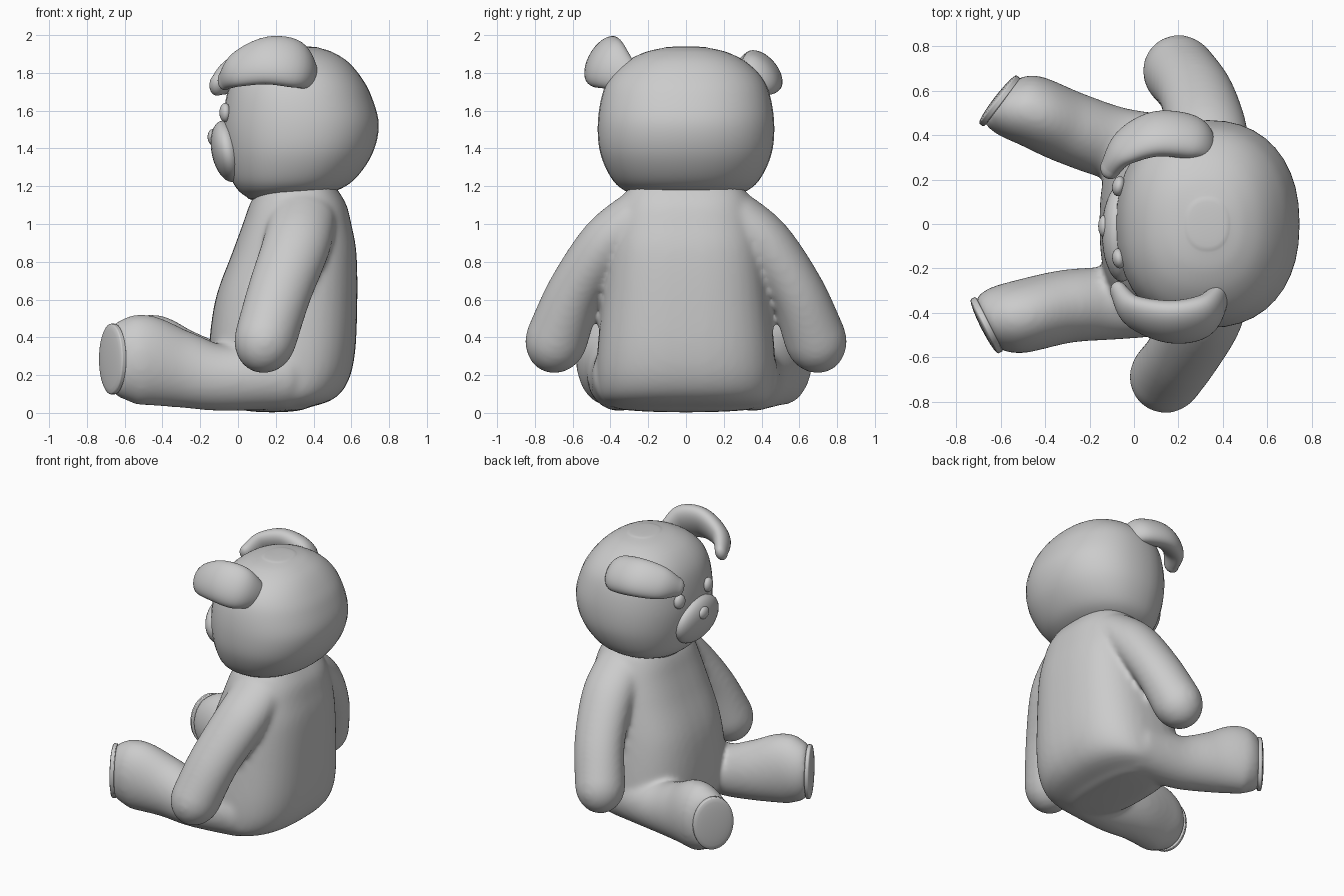
import bpy, bmesh, math
from mathutils import Vector, Matrix

if "Cube" in bpy.data.objects:
    bpy.data.objects.remove(bpy.data.objects["Cube"])


def spline(rows, steps=6):
    """Catmull-Rom through rows of equal length."""
    out = []
    n = len(rows)
    for i in range(n - 1):
        p = [rows[max(i - 1, 0)], rows[i], rows[i + 1], rows[min(i + 2, n - 1)]]
        for k in range(steps):
            t = k / steps
            out.append([0.5 * (2 * b + (c - a) * t + (2 * a - 5 * b + 4 * c - d) * t * t
                               + (3 * b - a - 3 * c + d) * t ** 3) for a, b, c, d in zip(*p)])
    out.append(list(rows[-1]))
    return out


def loft(bm, rows, up, caps=(0.05, 0.05), normal=None, end=None, power=2.0, sides=40):
    """Rows are x, y, z, half width, half height (along 'up'); both ends get rounded caps."""
    pts = spline(rows)
    last = len(pts) - 1
    rings = []
    for i, (x, y, z, a, b) in enumerate(pts):
        t = Vector(normal) if normal else (Vector(pts[min(i + 1, last)][:3])
                                           - Vector(pts[max(i - 1, 0)][:3]))
        t.normalize()
        if end:  # turn the last rings towards a given end direction
            t = t.lerp(Vector(end).normalized(), max(0, 1 - (last - i) / 12)).normalized()
        v = Vector(up)
        v = (v - t * v.dot(t)).normalized()
        rings.append((Vector((x, y, z)), t, v.cross(t), v, a, b))

    def cap(ring, sign, length):
        c, t, u, v, a, b = ring
        return [(c + t * sign * length * math.sin(q), t, u, v, a * math.cos(q), b * math.cos(q))
                for q in (0.3, 0.6, 0.9, 1.15, 1.35, 1.5)]

    rings = cap(rings[0], -1, caps[0])[::-1] + rings + cap(rings[-1], 1, caps[1])
    loops = []
    for c, t, u, v, a, b in rings:
        loop = []
        for k in range(sides):
            q = 2 * math.pi * k / sides
            co, si = math.cos(q), math.sin(q)
            loop.append(bm.verts.new(c + u * a * math.copysign(abs(co) ** (2 / power), co)
                                     + v * b * math.copysign(abs(si) ** (2 / power), si)))
        loops.append(loop)
    faces = [bm.faces.new(loops[0]), bm.faces.new(loops[-1])]
    for p, q in zip(loops, loops[1:]):
        for k in range(sides):
            m = (k + 1) % sides
            faces.append(bm.faces.new((p[k], p[m], q[m], q[k])))
    bmesh.ops.recalc_face_normals(bm, faces=faces)


def finish(name, bm):
    mesh = bpy.data.meshes.new(name)
    for f in bm.faces:
        f.smooth = True
    bm.to_mesh(mesh)
    bm.free()
    ob = bpy.data.objects.new(name, mesh)
    bpy.context.collection.objects.link(ob)
    return ob


def part(name, *args, **kw):
    bm = bmesh.new()
    loft(bm, *args, **kw)
    return finish(name, bm)


def blob(name, loc, size, tilt=0, turn=0):
    bm = bmesh.new()
    bmesh.ops.create_uvsphere(bm, u_segments=32, v_segments=20, radius=1)
    mat = (Matrix.Translation(loc) @ Matrix.Rotation(turn, 4, 'Z')
           @ Matrix.Rotation(tilt, 4, 'Y') @ Matrix.Diagonal((*size, 1)))
    bmesh.ops.transform(bm, matrix=mat, verts=bm.verts)
    return finish(name, bm)


def stack(rows):
    """Horizontal slices given as z, x min, x max, half depth in y."""
    return [((a + b) / 2, 0, z, w, (b - a) / 2) for z, a, b, w in rows]


UP = (0, 0, 1)
PADS = {"right": ((-0.672, -0.46), (-0.89, -0.45)), "left": ((-0.612, 0.56), (-0.79, 0.61))}
bm = bmesh.new()

# torso
loft(bm, stack([(0.025, 0.0, 0.36, 0.36), (0.07, -0.08, 0.5, 0.44), (0.16, -0.14, 0.58, 0.47),
                (0.32, -0.155, 0.62, 0.47), (0.6, -0.12, 0.632, 0.442), (0.85, -0.03, 0.627, 0.41),
                (1.0, 0.025, 0.6, 0.38), (1.1, 0.06, 0.575, 0.35), (1.17, 0.1, 0.535, 0.32),
                (1.22, 0.15, 0.5, 0.27)]),
     (1, 0, 0), caps=(0.022, 0.02), normal=UP, power=2.6)

# arms
for s, dx in ((-1, 0), (1, 0.06)):
    loft(bm, [(0.34, s * 0.27, 1.03, 0.14, 0.18), (0.31 + dx / 3, s * 0.42, 0.89, 0.15, 0.18),
              (0.22 + dx, s * 0.585, 0.64, 0.15, 0.17), (0.145 + dx, s * 0.685, 0.39, 0.165, 0.165)],
         (1, 0, 0), caps=(0.1, 0.185))

# legs, their ends turned to face along the foot pads
loft(bm, [(0.25, -0.33, 0.2, 0.165, 0.18), (-0.08, -0.355, 0.185, 0.165, 0.175),
          (-0.3, -0.37, 0.23, 0.165, 0.205), (-0.5, -0.415, 0.28, 0.165, 0.24),
          (-0.6, -0.435, 0.285, 0.155, 0.215), (-0.655, -0.455, 0.285, 0.132, 0.18)],
     UP, caps=(0.1, 0.01), end=(*PADS["right"][1], 0))
loft(bm, [(0.25, 0.32, 0.2, 0.165, 0.18), (-0.05, 0.355, 0.185, 0.165, 0.175),
          (-0.28, 0.43, 0.23, 0.165, 0.205), (-0.45, 0.505, 0.28, 0.162, 0.24),
          (-0.54, 0.535, 0.285, 0.152, 0.215), (-0.595, 0.555, 0.285, 0.132, 0.18)],
     UP, caps=(0.1, 0.01), end=(*PADS["left"][1], 0))

# fuse torso and limbs with soft seams
body = finish("body", bm)
rm = body.modifiers.new("fuse", 'REMESH')
rm.mode = 'VOXEL'
rm.voxel_size = 0.016
rm.use_smooth_shade = True
sm = body.modifiers.new("soften", 'SMOOTH')
sm.factor = 0.5
sm.iterations = 16

# foot pads
for side, ((x, y), (nx, ny)) in PADS.items():
    part("foot_pad_" + side,
         [(x - nx * 0.02, y - ny * 0.02, 0.285, 0.137, 0.187), (x, y, 0.285, 0.137, 0.187)],
         UP, caps=(0.012, 0.018), normal=(nx, ny, 0))

# head
part("head", stack([(1.14, 0.05, 0.38, 0.22), (1.18, 0.0, 0.53, 0.33), (1.25, -0.04, 0.63, 0.40),
                    (1.38, -0.07, 0.715, 0.455), (1.53, -0.08, 0.745, 0.467),
                    (1.68, -0.06, 0.705, 0.445), (1.78, -0.02, 0.65, 0.40),
                    (1.86, 0.05, 0.58, 0.315), (1.91, 0.14, 0.5, 0.215), (1.932, 0.23, 0.43, 0.12)]),
     (1, 0, 0), caps=(0.025, 0.008), normal=UP, power=2.25)

# floppy ears
part("ear_right", [(-0.065, -0.31, 1.765, 0.04, 0.06), (0.0, -0.395, 1.82, 0.06, 0.105),
                   (0.16, -0.44, 1.865, 0.075, 0.14), (0.31, -0.415, 1.845, 0.075, 0.14),
                   (0.385, -0.32, 1.78, 0.045, 0.085)],
     (0, 0.5, 0.85), caps=(0.05, 0.07))
part("ear_left", [(-0.105, 0.255, 1.74, 0.045, 0.065), (-0.04, 0.345, 1.785, 0.06, 0.11),
                  (0.1, 0.405, 1.81, 0.075, 0.13), (0.26, 0.39, 1.79, 0.075, 0.125),
                  (0.33, 0.34, 1.76, 0.05, 0.09)],
     (0, -0.65, 0.75), caps=(0.05, 0.05))

# face
blob("muzzle", (-0.055, -0.04, 1.385), (0.085, 0.22, 0.165), tilt=-0.2)
blob("nose", (-0.135, -0.01, 1.46), (0.026, 0.05, 0.042))
for side, y in (("right", -0.155), ("left", 0.17)):
    blob("eye_" + side, (-0.068, y, 1.59), (0.03, 0.045, 0.05), turn=-y)
